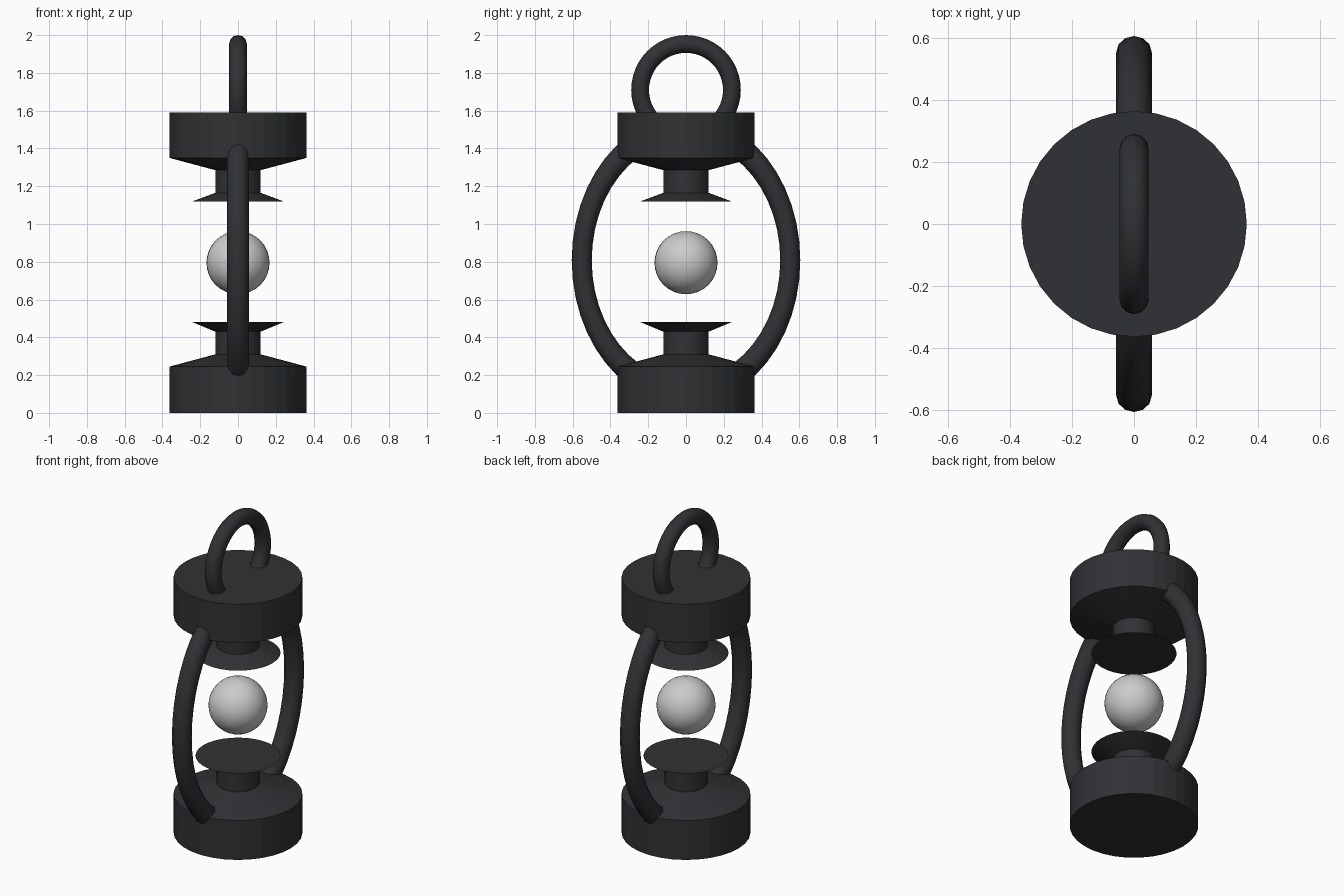
import bpy, bmesh, math

if "Cube" in bpy.data.objects:
    bpy.data.objects.remove(bpy.data.objects["Cube"])

dark = bpy.data.materials.new("dark_metal")
dark.diffuse_color = (0.03, 0.031, 0.035, 1)
dark.use_nodes = True
dark.node_tree.nodes["Principled BSDF"].inputs["Base Color"].default_value = dark.diffuse_color


def lathe(name, profile, sides=32):
    """Closed solid turned around z from (radius, height) points, bottom to top."""
    bm = bmesh.new()
    rings = [[bm.verts.new((r * math.cos(2 * math.pi * i / sides),
                            r * math.sin(2 * math.pi * i / sides), z))
              for i in range(sides)] for r, z in profile]
    for a, b in zip(rings, rings[1:]):
        for i in range(sides):
            j = (i + 1) % sides
            bm.faces.new((a[i], a[j], b[j], b[i]))
    bm.faces.new(rings[0][::-1])
    bm.faces.new(rings[-1])
    bmesh.ops.recalc_face_normals(bm, faces=bm.faces)
    mesh = bpy.data.meshes.new(name)
    bm.to_mesh(mesh)
    bm.free()
    obj = bpy.data.objects.new(name, mesh)
    bpy.context.collection.objects.link(obj)
    mesh.materials.append(dark)
    return obj


def hoop(name, z, major, minor, stretch):
    """Torus standing in the yz plane; stretch = scale along (x, y, z)."""
    bpy.ops.mesh.primitive_torus_add(
        major_segments=48, minor_segments=12, major_radius=major,
        minor_radius=minor, location=(0, 0, z), rotation=(0, math.pi / 2, 0))
    obj = bpy.context.object
    obj.name = name
    bpy.ops.object.transform_apply(location=False, rotation=True, scale=False)
    obj.scale = stretch
    bpy.ops.object.transform_apply(location=False, rotation=False, scale=True)
    bpy.ops.object.shade_smooth()
    obj.data.materials.append(dark)


# Base and cap: drum, sloped shoulder, neck and flared dish
lathe("base", [(0.363, 0), (0.363, 0.245), (0.12, 0.31),
               (0.12, 0.43), (0.24, 0.48)])
lathe("cap", [(0.24, 1.12), (0.12, 1.165), (0.12, 1.285),
              (0.363, 1.35), (0.363, 1.59)])

# Oval side frame and carrying ring, both sunk into the drums
hoop("side_frame", 0.808, 0.552, 0.053, (1.08, 1, 1.265))
hoop("carrying_ring", 1.71, 0.243, 0.047, (1, 1, 1))

# Floating light globe
bpy.ops.mesh.primitive_uv_sphere_add(segments=32, ring_count=16, radius=0.167,
                                     location=(0, 0, 0.795))
bpy.context.object.name = "light_globe"
bpy.ops.object.shade_smooth()
